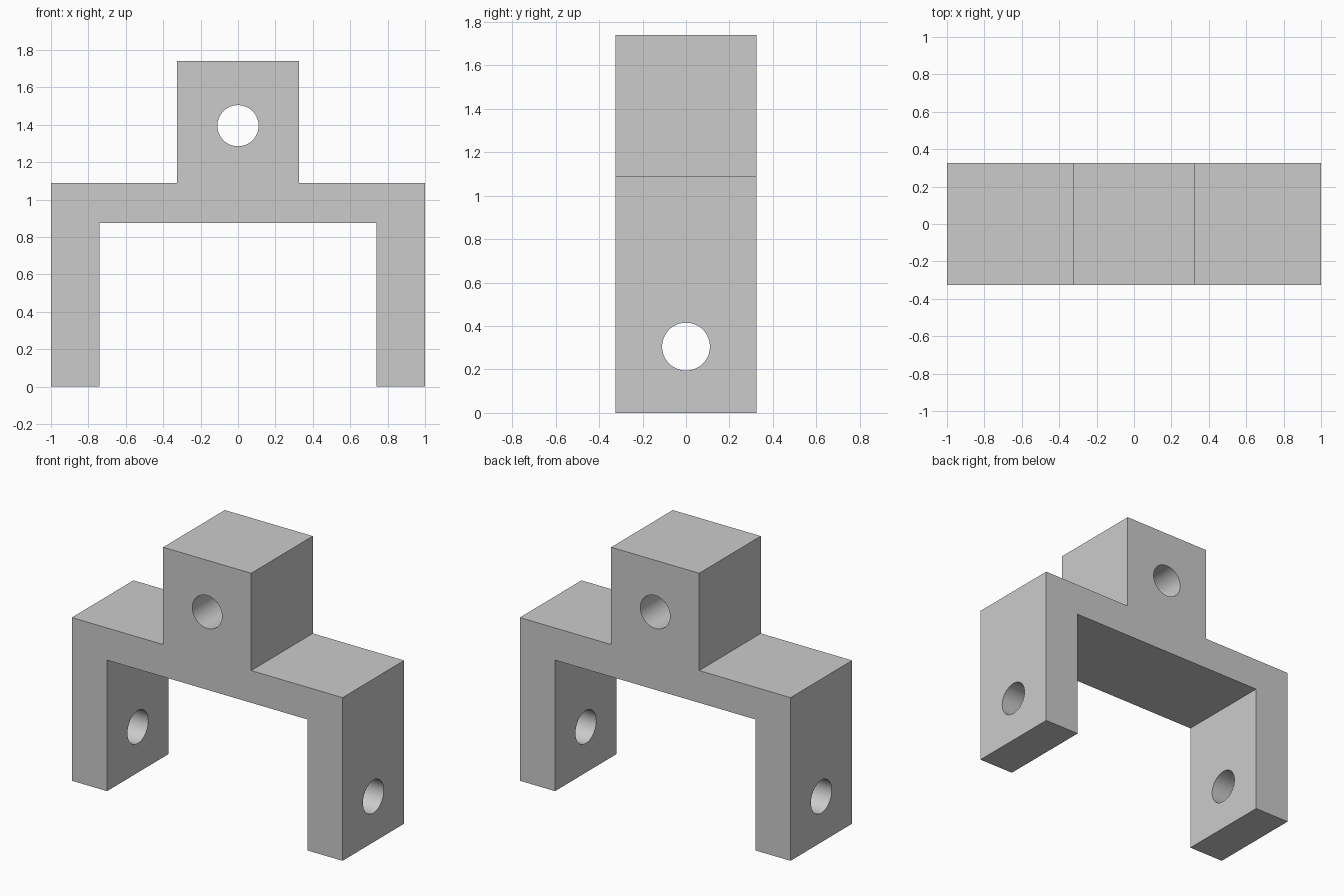
import bpy
import bmesh
import math

cube = bpy.data.objects.get("Cube")
if cube:
    bpy.data.objects.remove(cube, do_unlink=True)

DEPTH = 0.65
HOLE_RADIUS = 0.11

grey = bpy.data.materials.new("light_grey")
grey.use_nodes = True
colour = (0.6, 0.6, 0.6, 1)
grey.diffuse_color = colour
grey.node_tree.nodes["Principled BSDF"].inputs["Base Color"].default_value = colour


def extruded_profile(name, half):
    """Mirror a half outline in x and extrude it along y."""
    outline = half + [(-x, z) for x, z in reversed(half)]
    bm = bmesh.new()
    face = bm.faces.new([bm.verts.new((x, -DEPTH / 2, z)) for x, z in outline])
    extrusion = bmesh.ops.extrude_face_region(bm, geom=[face])
    verts = [v for v in extrusion["geom"] if isinstance(v, bmesh.types.BMVert)]
    bmesh.ops.translate(bm, verts=verts, vec=(0, DEPTH, 0))
    bmesh.ops.recalc_face_normals(bm, faces=bm.faces)
    mesh = bpy.data.meshes.new(name)
    bm.to_mesh(mesh)
    bm.free()
    mesh.materials.append(grey)
    obj = bpy.data.objects.new(name, mesh)
    bpy.context.collection.objects.link(obj)
    return obj


def drill(target, name, z, rotation, length):
    """Cut a round through hole with a hidden cylinder."""
    bpy.ops.mesh.primitive_cylinder_add(vertices=64, radius=HOLE_RADIUS, depth=length,
                                        location=(0, 0, z), rotation=rotation)
    cutter = bpy.context.object
    cutter.name = name
    cutter.data.materials.append(grey)
    cutter.hide_render = True
    cutter.display_type = 'WIRE'
    cut = target.modifiers.new(name, 'BOOLEAN')
    cut.operation = 'DIFFERENCE'
    cut.solver = 'EXACT'
    cut.object = cutter
    bpy.context.view_layer.objects.active = target
    bpy.ops.object.modifier_apply(modifier=name)
    bpy.data.objects.remove(cutter, do_unlink=True)


# Forked bracket: top lug, crossbar and two legs in one solid
bracket = extruded_profile("fork_bracket", [
    (0.325, 1.74), (0.325, 1.09), (1, 1.09),
    (1, 0), (0.74, 0), (0.74, 0.875)])

# Pin holes through the lug and through both legs
drill(bracket, "lug_hole", 1.395, (math.pi / 2, 0, 0), 1)
drill(bracket, "leg_holes", 0.305, (0, math.pi / 2, 0), 3)

# Smooth bores, crisp edges
bpy.ops.object.select_all(action='DESELECT')
bracket.select_set(True)
bpy.context.view_layer.objects.active = bracket
bpy.ops.object.shade_smooth_by_angle(angle=math.radians(30))
